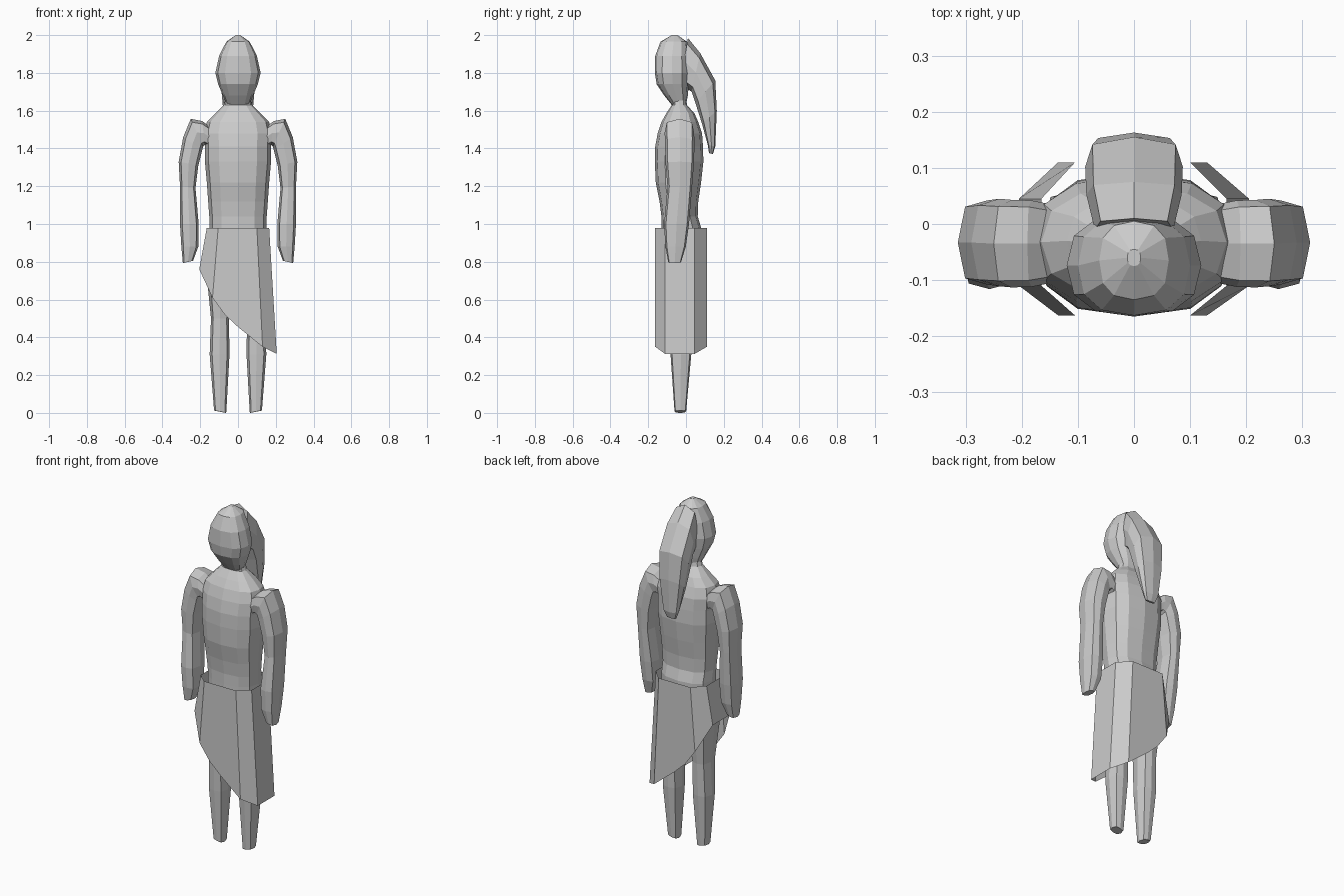
import bpy
import bmesh
import math
from mathutils import Vector


def make_mesh(name, rings, caps=True, mirror=False):
    """Bridge equal-sized rings of points into a flat-shaded object."""
    bm = bmesh.new()
    loops = [[bm.verts.new(p) for p in ring] for ring in rings]
    n = len(loops[0])
    for a, b in zip(loops, loops[1:]):
        for i in range(n):
            j = (i + 1) % n
            bm.faces.new((a[i], a[j], b[j], b[i]))
    if caps:
        bm.faces.new(loops[0])
        bm.faces.new(loops[-1])
    bmesh.ops.recalc_face_normals(bm, faces=bm.faces[:])
    me = bpy.data.meshes.new(name)
    bm.to_mesh(me)
    bm.free()
    ob = bpy.data.objects.new(name, me)
    bpy.context.collection.objects.link(ob)
    if mirror:
        ob.modifiers.new("Mirror", 'MIRROR')
    return ob


def oval(z, hx, front, back, sides=12, power=0.8):
    """Horizontal rounded cross-section."""
    cy, hy = (front + back) / 2, (back - front) / 2
    ring = []
    for i in range(sides):
        a = 2 * math.pi * i / sides
        c, s = math.cos(a), math.sin(a)
        ring.append((hx * math.copysign(abs(c) ** power, c),
                     cy + hy * math.copysign(abs(s) ** power, s), z))
    return ring


SECTION = [(1, 0), (.75, .85), (0, 1), (-.75, .85),
           (-1, 0), (-.75, -.85), (0, -1), (.75, -.85)]


def tilted(inner, outer, side):
    """Eight-sided section spanning inner to outer, with a sideways half width."""
    p, q, s = Vector(inner), Vector(outer), Vector(side)
    return [(p + q) / 2 + (q - p) / 2 * u + s * v for u, v in SECTION]


def limb(name, rows):
    """Mirrored limb; rows are inner x, z, outer x, z, half depth, centre y."""
    make_mesh(name, [tilted((xi, y, zi), (xo, y, zo), (0, d, 0))
                     for xi, zi, xo, zo, d, y in rows], mirror=True)


# Torso with neck and hips
make_mesh("torso", [oval(*r) for r in (
    (1.68, .06, -.08, .0), (1.63, .075, -.075, .005), (1.585, .12, -.105, .045),
    (1.54, .165, -.13, .065), (1.48, .18, -.15, .085), (1.41, .175, -.163, .09),
    (1.33, .175, -.165, .092), (1.22, .165, -.16, .08), (1.12, .158, -.14, .065),
    (1.04, .152, -.13, .062), (.98, .15, -.13, .08), (.85, .15, -.13, .08),
    (.78, .12, -.10, .05))])

# Head
make_mesh("head", [oval(*r) for r in (
    (2.0, .012, -.075, -.045), (1.965, .062, -.135, .005), (1.89, .1, -.163, .015),
    (1.8, .12, -.165, .018), (1.74, .105, -.155, .015), (1.68, .08, -.115, .01),
    (1.63, .06, -.075, .0))])

# Ponytail: inner y, z, outer y, z, half width
make_mesh("ponytail", [tilted((0, yi, zi), (0, yo, zo), (w, 0, 0))
                       for yi, zi, yo, zo, w in (
    (-.03, 1.74, .01, 1.985, .07), (.03, 1.70, .075, 1.905, .085),
    (.05, 1.64, .155, 1.76, .087), (.085, 1.53, .163, 1.60, .075),
    (.115, 1.42, .155, 1.41, .048), (.122, 1.375, .142, 1.37, .03))])

# Arms
limb("arms", (
    (.14, 1.40, .155, 1.52, .07, -.035), (.175, 1.42, .19, 1.545, .077, -.035),
    (.185, 1.41, .25, 1.557, .078, -.035), (.19, 1.39, .29, 1.46, .078, -.033),
    (.21, 1.31, .314, 1.33, .075, -.033), (.225, 1.19, .307, 1.2, .065, -.033),
    (.208, 1.0, .307, 1.0, .066, -.05), (.21, .88, .30, .88, .054, -.055),
    (.238, .805, .292, .793, .034, -.06)))

# Legs
limb("legs", (
    (.01, .92, .15, .92, .095, -.03), (.015, .75, .168, .75, .092, -.03),
    (.048, .5, .143, .5, .062, -.028), (.045, .31, .15, .31, .055, -.027),
    (.062, .004, .127, .016, .031, -.03), (.064, .0, .125, .012, .028, -.03)))

# Open skirt with a slanted hem: top x, hem x, hem z, front y, back y
cols = [(-.165, -.205, .76, -.11, .045), (-.105, -.135, .61, -.163, .11),
        (-.05, -.07, .52, -.163, .11), (0, 0, .455, -.163, .11),
        (.1, .13, .35, -.163, .11), (.165, .205, .312, -.11, .045)]
around = [(c, 3) for c in cols] + [(c, 4) for c in reversed(cols)]
make_mesh("skirt", [[(c[0], c[k], .98) for c, k in around],
                    [(c[1], c[k], c[2]) for c, k in around]], caps=False)
